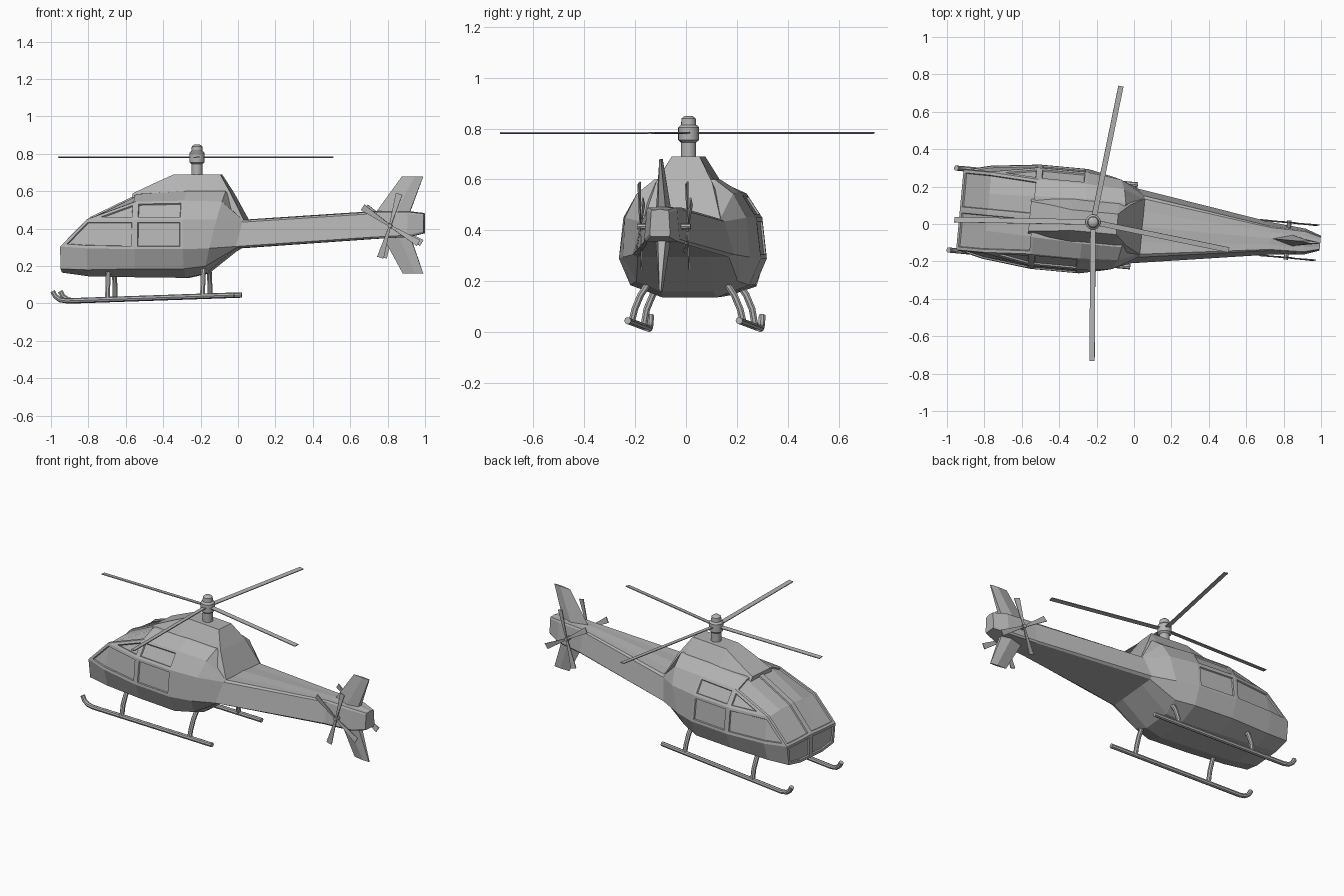
import bpy, bmesh, math
from mathutils import Matrix, Vector

if "Cube" in bpy.data.objects:
    bpy.data.objects.remove(bpy.data.objects["Cube"])

grey = bpy.data.materials.new("plain grey")
grey.use_nodes = True
colour = (0.45, 0.45, 0.45, 1)
grey.diffuse_color = colour
grey.node_tree.nodes["Principled BSDF"].inputs["Base Color"].default_value = colour

YAW = math.radians(-5.3)
PLACE = Matrix.Translation((0, -0.01, 0)) @ Matrix.Rotation(YAW, 4, 'Z')


def finish(name, bm, smooth=False):
    bmesh.ops.recalc_face_normals(bm, faces=bm.faces)
    mesh = bpy.data.meshes.new(name)
    bm.to_mesh(mesh)
    bm.free()
    mesh.materials.append(grey)
    obj = bpy.data.objects.new(name, mesh)
    bpy.context.collection.objects.link(obj)
    obj.matrix_world = PLACE
    if smooth:
        bpy.ops.object.select_all(action='DESELECT')
        obj.select_set(True)
        bpy.context.view_layer.objects.active = obj
        bpy.ops.object.shade_smooth_by_angle(angle=math.radians(40))
    return obj


def loft(rings, caps=True):
    """Skin closed rings, welding points that coincide; returns faces by (ring, side)."""
    bm = bmesh.new()
    known, faces = {}, {}

    def vert(p):
        key = tuple(round(c, 4) for c in p)
        if key not in known:
            known[key] = bm.verts.new(key)
        return known[key]

    def face(points):
        vs = list(dict.fromkeys(vert(p) for p in points))
        return bm.faces.new(vs) if len(vs) > 2 else None

    for i, (a, b) in enumerate(zip(rings, rings[1:])):
        for j in range(len(a)):
            k = (j + 1) % len(a)
            faces[i, j] = face((a[j], a[k], b[k], b[j]))
    if caps:
        face(rings[0])
        face(rings[-1])
    return bm, faces, face


def tube(name, path, radius, sides=8):
    path = [Vector(p) for p in path]
    rings = []
    for i, p in enumerate(path):
        t = (path[min(i + 1, len(path) - 1)] - path[max(i - 1, 0)]).normalized()
        u = t.cross(Vector((0.3, 1, 0))).normalized()
        v = t.cross(u)
        turn = [math.tau * s / sides for s in range(sides)]
        rings.append([p + radius * (math.cos(a) * u + math.sin(a) * v) for a in turn])
    finish(name, loft(rings)[0], smooth=True)


def lathe(name, profile, x, sides=16):
    turn = [math.tau * s / sides for s in range(sides)]
    rings = [[(x + r * math.cos(a), r * math.sin(a), z) for a in turn] for r, z in profile]
    finish(name, loft(rings)[0], smooth=True)


# Fuselage: half sections from keel to roof rail
def section(x, lean, half):
    half = [(0, half[0][1])] + half + [(0, half[-1][1] + 0.004)]
    right = [(x + lean * (z - 0.3), -y, z) for y, z in half]
    left = [(px, -py, pz) for px, py, pz in right[-2:0:-1]]
    return right + left


def boom(x, lean, low, z_low, high, z_high):
    return section(x, lean, [(low * 0.5, z_low), (low * 0.9, z_low), (low, z_low + 0.01),
                             (high, z_high - 0.01), (high * 0.9, z_high), (high * 0.5, z_high)])


nose = (0.215, 0.305)
brow = (0.215, 0.45)
rings = [
    section(-0.935, 0, [(0.1, 0.165), (0.2, 0.185), nose, nose, nose, (0.1, 0.305)]),
    section(-0.79, 0, [(0.11, 0.145), (0.215, 0.18), (0.25, 0.295), brow, brow, (0.1, 0.46)]),
    section(-0.53, 0, [(0.11, 0.14), (0.235, 0.185), (0.28, 0.29),
                       (0.262, 0.45), (0.2, 0.545), (0.11, 0.585)]),
    section(-0.27, 0, [(0.11, 0.137), (0.235, 0.185), (0.28, 0.29),
                       (0.262, 0.45), (0.2, 0.55), (0.12, 0.6)]),
    section(-0.13, 0.25, [(0.1, 0.16), (0.2, 0.2), (0.25, 0.295),
                          (0.24, 0.45), (0.19, 0.545), (0.12, 0.6)]),
    boom(0.005, 0.25, 0.2, 0.295, 0.165, 0.445),
    boom(0.73, 0, 0.087, 0.345, 0.065, 0.49),
    boom(0.915, 0, 0.07, 0.355, 0.06, 0.49),
    boom(1.0, 0, 0.04, 0.375, 0.035, 0.48),
]
bm, faces, new_face = loft(rings, caps=False)
new_face(rings[-1])
first = rings[0]
nose_panes = [new_face(first[:8]), new_face(first[7:] + first[:1])]
bmesh.ops.recalc_face_normals(bm, faces=bm.faces)

# Recessed panes, each given by its stations and strips on one side
panes = [((0, 1), (3,)), ((2,), (3,)), ((1,), (4,)), ((2,), (4,)), ((0, 1), (5, 6))]
regions = [[f] for f in nose_panes]
for stations, strips in panes:
    for mirror in (False, True):
        cells = [(i, 13 - j if mirror else j) for i in stations for j in strips]
        regions.append([faces[c] for c in cells if faces[c]])
for region in regions:
    bmesh.ops.inset_region(bm, faces=region, thickness=0.016, depth=0, use_even_offset=True)
    bmesh.ops.inset_region(bm, faces=region, thickness=0.003, depth=-0.008, use_even_offset=True)
finish("fuselage", bm)


# Engine housing on the roof
def hood(x, low, z_low, high, z_high, lean=0.0):
    return [(x, -low, z_low), (x + lean, -high, z_high), (x + lean, high, z_high), (x, low, z_low)]


finish("engine_housing", loft([
    hood(-0.56, 0.1, 0.55, 0.08, 0.588),
    hood(-0.45, 0.115, 0.57, 0.07, 0.64),
    hood(-0.34, 0.13, 0.57, 0.055, 0.69),
    hood(-0.09, 0.13, 0.57, 0.055, 0.69),
    hood(-0.03, 0.15, 0.5, 0.11, 0.59),
    hood(0.045, 0.16, 0.42, 0.15, 0.447)])[0])

# Mast and rotor hub
HUB = -0.22
lathe("rotor_mast", [(0.03, 0.66), (0.03, 0.75)], HUB)
lathe("rotor_hub", [(0.03, 0.745), (0.041, 0.755), (0.041, 0.805), (0.03, 0.815),
                    (0.028, 0.84), (0.015, 0.85)], HUB)


# Flat blade reaching out along a direction
def blade(name, centre, out, side, start, end, root, tip, thick):
    out, side, centre = Vector(out), Vector(side), Vector(centre)
    up = out.cross(side).normalized() * thick / 2
    rings = []
    for r, w in ((start, root), (end, tip)):
        p, s = centre + out * r, side * w / 2
        rings.append([p - s - up, p + s - up, p + s + up, p - s + up])
    finish(name, loft(rings)[0])


for n, degrees in enumerate((78.4, 179, 269.6, 348.4)):
    a = math.radians(degrees) - YAW
    blade(f"rotor_blade_{n + 1}", (HUB, 0, 0.782), (math.cos(a), math.sin(a), 0),
          (-math.sin(a), math.cos(a), 0.12), 0.02, 0.742, 0.028, 0.028, 0.005)


# Tail fins, thick at the root and thin at the tip
def fin(name, root, tip):
    rings = []
    for (x0, x1, z), t in ((root, 0.03), (tip, 0.006)):
        xm = x0 + 0.6 * (x1 - x0)
        rings.append([(x0, 0, z), (xm, -t, z), (x1, -t / 2, z),
                      (x1, t / 2, z), (xm, t, z)])
    finish(name, loft(rings)[0])


fin("upper_fin", (0.735, 0.92, 0.48), (0.88, 0.995, 0.68))
fin("lower_fin", (0.775, 0.925, 0.36), (0.885, 0.995, 0.16))

# Tail rotors, skids and struts on both sides
for label, s in (("left", 1), ("right", -1)):
    centre = (0.825, s * 0.094, 0.415)
    tube(f"{label}_tail_rotor_axle", [(0.825, s * 0.05, 0.415), (0.825, s * 0.105, 0.415)], 0.012)
    for n, degrees in enumerate((146, 74, 329, 253)):
        a = math.radians(degrees)
        blade(f"{label}_tail_blade_{n + 1}", centre, (math.cos(a), 0, math.sin(a)),
              (-math.sin(a), 0.15, math.cos(a)), 0, 0.178, 0.01, 0.036, 0.005)

    y = s * 0.22
    tube(f"{label}_skid", [(-0.975, y, 0.065), (-0.96, y, 0.038), (-0.935, y, 0.02),
                           (-0.9, y, 0.014), (0, y, 0.045)], 0.014)
    for end, x, foot in (("front", -0.68, 0.022), ("rear", -0.17, 0.04)):
        tube(f"{label}_{end}_strut", [(x, s * 0.155, 0.19), (x, s * 0.185, 0.145),
                                      (x, s * 0.208, 0.09), (x, y, foot)], 0.014)
